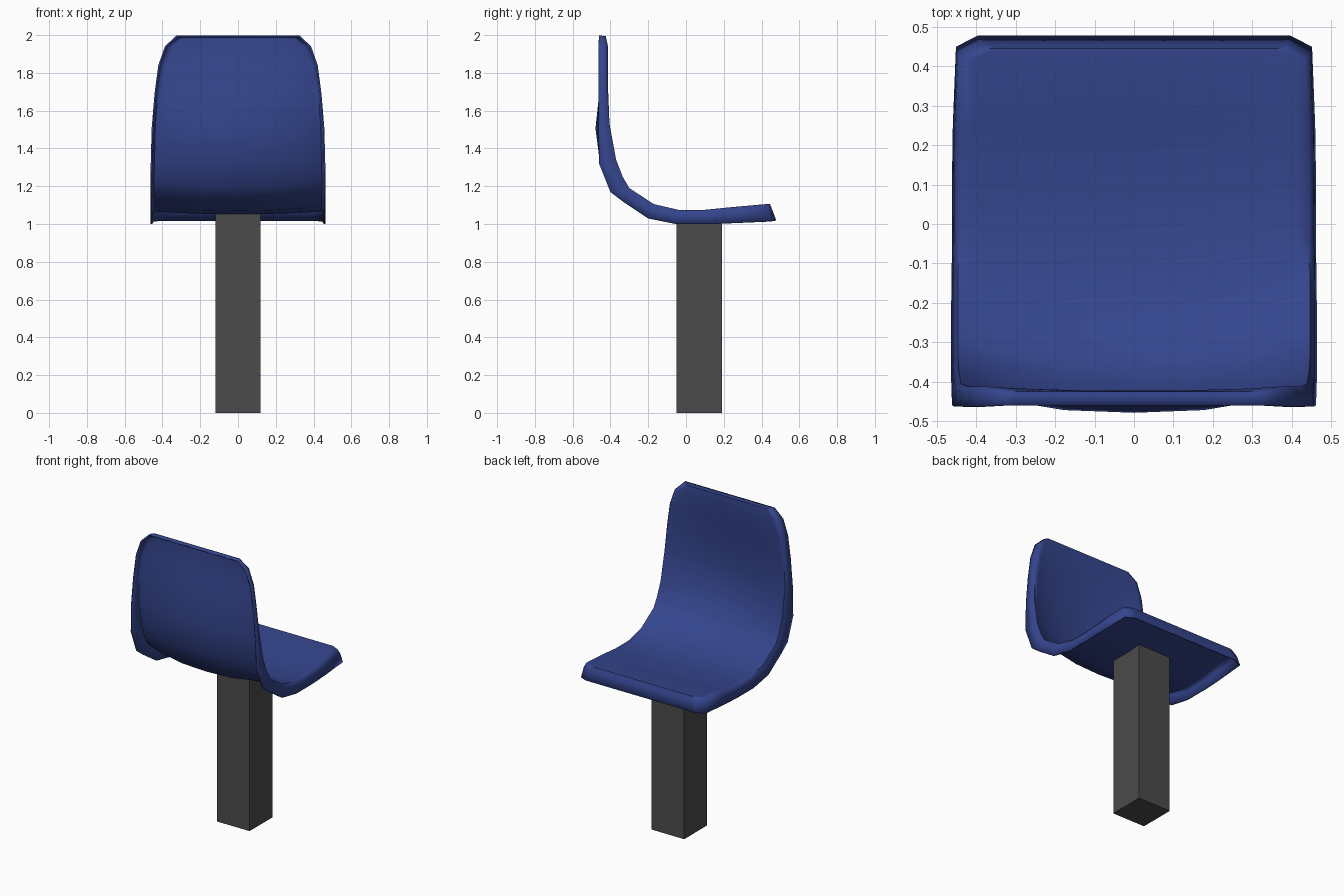
import bpy, bmesh
from mathutils import Vector

if "Cube" in bpy.data.objects:
    bpy.data.objects.remove(bpy.data.objects["Cube"])


def material(name, rgb):
    m = bpy.data.materials.new(name)
    m.diffuse_color = (*rgb, 1)
    m.use_nodes = True
    m.node_tree.nodes["Principled BSDF"].inputs["Base Color"].default_value = m.diffuse_color
    return m


def finish(name, bm, mat, angle):
    bmesh.ops.recalc_face_normals(bm, faces=bm.faces[:])
    me = bpy.data.meshes.new(name)
    bm.to_mesh(me)
    bm.free()
    ob = bpy.data.objects.new(name, me)
    bpy.context.collection.objects.link(ob)
    me.materials.append(mat)
    bpy.ops.object.select_all(action='DESELECT')
    ob.select_set(True)
    bpy.context.view_layer.objects.active = ob
    bpy.ops.object.shade_smooth_by_angle(angle=angle)
    return ob


# Shell stations from seat lip to back top:
# edge y, edge z, half width, dish depth, rim y, rim z
STATIONS = [
    (0.445, 1.105, 0.38, 0.00, 0.478, 1.02),
    (0.42, 1.105, 0.435, 0.00, 0.45, 1.015),
    (0.25, 1.09, 0.443, 0.015, 0.25, 1.005),
    (0.10, 1.075, 0.445, 0.015, 0.12, 1.00),
    (-0.04, 1.075, 0.445, 0.015, -0.05, 1.00),
    (-0.17, 1.105, 0.447, 0.03, -0.20, 1.03),
    (-0.30, 1.19, 0.447, 0.06, -0.335, 1.12),
    (-0.335, 1.25, 0.447, 0.07, -0.40, 1.17),
    (-0.37, 1.34, 0.445, 0.08, -0.46, 1.32),
    (-0.405, 1.53, 0.44, 0.07, -0.463, 1.51),
    (-0.412, 1.70, 0.425, 0.04, -0.463, 1.69),
    (-0.412, 1.84, 0.405, 0.025, -0.463, 1.84),
    (-0.413, 1.94, 0.37, 0.01, -0.463, 1.94),
    (-0.425, 1.995, 0.31, 0.00, -0.460, 1.998),
]
US = [-1, -0.93, -0.75, -0.4, 0, 0.4, 0.75, 0.93, 1]

bm = bmesh.new()
rows, info = [], {}
for y, z, w, dish, ry, rz in STATIONS:
    d = Vector((0, ry - y, rz - z))
    row = []
    for u in US:
        p = Vector((u * w, y, z)) + d.normalized() * dish * (1 - abs(u) ** 2.5)
        v = bm.verts.new(p)
        info[v] = (u, d)
        row.append(v)
    rows.append(row)
for a, b in zip(rows, rows[1:]):
    for i in range(len(US) - 1):
        bm.faces.new((a[i], a[i + 1], b[i + 1], b[i]))

# Turned-down skirt round the boundary
loop = (rows[0] + [r[-1] for r in rows[1:-1]] + rows[-1][::-1]
        + [r[0] for r in rows[-2:0:-1]])
rings = [loop]
for k, out in ((0.3, 0.012), (1.0, 0.017)):
    ring = []
    for v in loop:
        u, d = info[v]
        ring.append(bm.verts.new(v.co + d * k + Vector((u * out, 0, 0))))
    rings.append(ring)
n = len(loop)
for a, b in zip(rings, rings[1:]):
    for i in range(n):
        j = (i + 1) % n
        bm.faces.new((a[i], a[j], b[j], b[i]))
blue = material("blue_plastic", (0.035, 0.06, 0.27))
shell = finish("seat_shell", bm, blue, 1.2)
# Thin wall, grown toward the inside of the skirt
sol = shell.modifiers.new("wall", 'SOLIDIFY')
sol.thickness = 0.008
sol.offset = -1

# Square post
bm = bmesh.new()
bmesh.ops.create_cube(bm, size=1)
for v in bm.verts:
    v.co = Vector((v.co.x * 0.24, v.co.y * 0.24 + 0.07, (v.co.z + 0.5) * 1.06))
finish("post", bm, material("dark_metal", (0.07, 0.07, 0.07)), 0.6)
